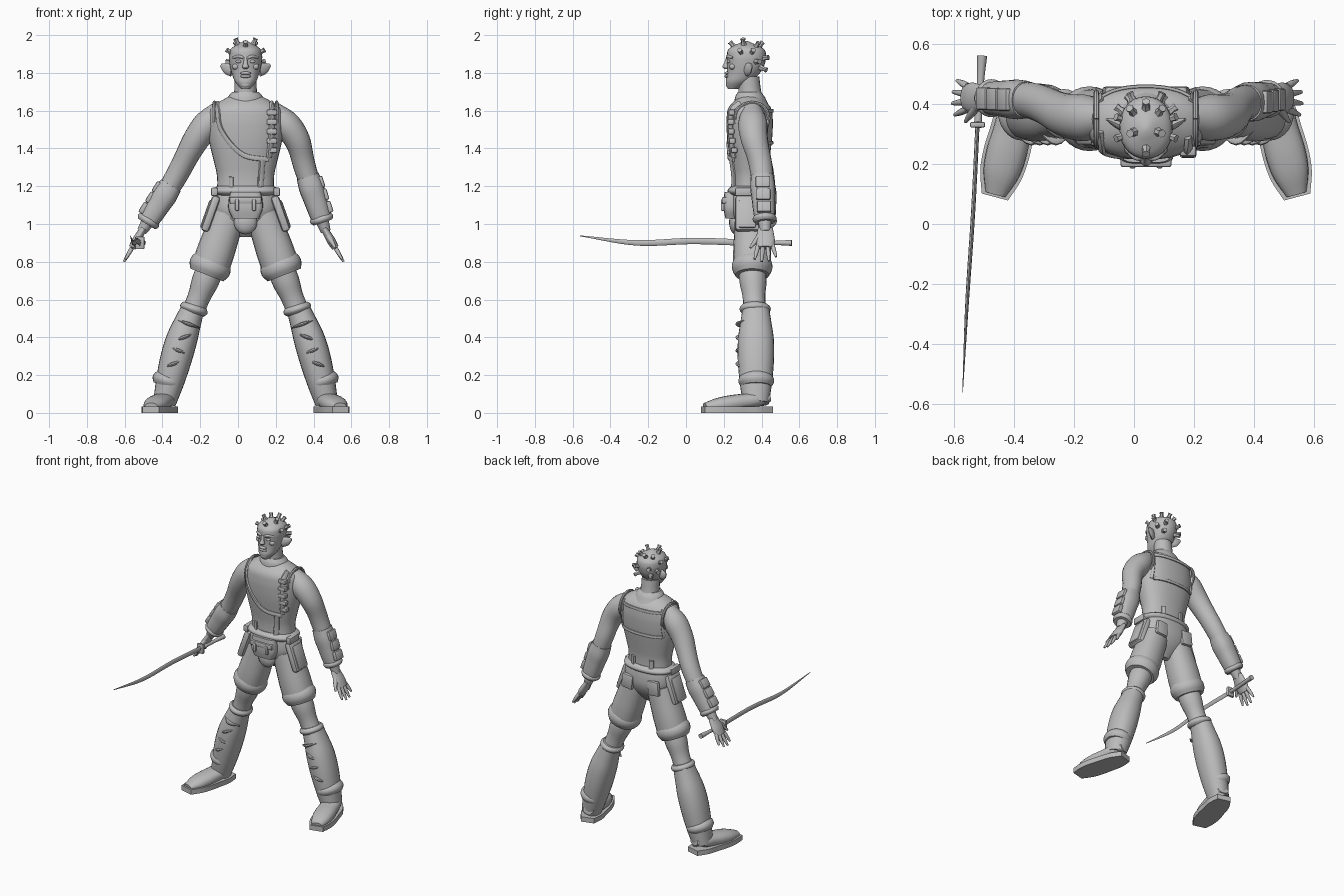
import bpy, bmesh, math
from mathutils import Vector, Matrix

default_cube = bpy.data.objects.get("Cube")
if default_cube:
    bpy.data.objects.remove(default_cube, do_unlink=True)

CENTRE = .04  # sideways position of the body
MID = .35  # depth of the hips and legs
CHEST = .337  # depth of the torso axis
X_AXIS, Y_AXIS, Z_AXIS = Matrix.Identity(3)

clay = bpy.data.materials.new("plain grey")
clay.use_nodes = True
grey = (.5, .5, .5, 1)
clay.diffuse_color = grey
clay.node_tree.nodes["Principled BSDF"].inputs["Base Color"].default_value = grey


def finish(name, bm):
    bmesh.ops.recalc_face_normals(bm, faces=bm.faces)
    mesh = bpy.data.meshes.new(name)
    bm.to_mesh(mesh)
    bm.free()
    mesh.materials.append(clay)
    mesh.shade_smooth()
    mesh.set_sharp_from_angle(angle=math.radians(40))
    part = bpy.data.objects.new(name, mesh)
    part.location.x = CENTRE
    bpy.context.collection.objects.link(part)


def spline(values, t):
    """Smooth curve through evenly spaced numbers or vectors."""
    last = len(values) - 1
    i = min(int(t * last), last - 1)
    t = t * last - i
    b, c = values[i], values[i + 1]
    a = values[i - 1] if i > 0 else 2 * b - c
    d = values[i + 2] if i + 2 <= last else 2 * c - b
    return b + (c - a) * (t / 2) + (2 * a - 5 * b + 4 * c - d) * (t * t / 2) + (3 * b - a - 3 * c + d) * (t ** 3 / 2)


def skin(name, path, radii, side=1, ratio=1, ref=Y_AXIS, flat=False, power=2, sides=20, steps=4):
    """Skin rings along a path; ratio scales the radius along ref."""
    path = [Vector((side * x, y, z)) for x, y, z in path]
    count = steps * (max(len(path), len(radii)) - 1)
    points = [spline(path, i / count) for i in range(count + 1)]
    bm = bmesh.new()
    rings = []
    for i, centre in enumerate(points):
        along = Z_AXIS if flat else (points[min(i + 1, count)] - points[max(i - 1, 0)]).normalized()
        v = ref(centre) if callable(ref) else ref
        v = (v - along * v.dot(along)).normalized()
        u = along.cross(v)
        radius = max(spline(radii, i / count), .001)
        ring = []
        for k in range(sides):
            angle = math.tau * k / sides
            c, d = (math.copysign(abs(w) ** (2 / power), w) for w in (math.cos(angle), math.sin(angle)))
            ring.append(bm.verts.new(centre + (u * c + v * d * ratio) * radius))
        rings.append(ring)
    for lower, upper in zip(rings, rings[1:]):
        for k in range(sides):
            bm.faces.new((lower[k - 1], lower[k], upper[k], upper[k - 1]))
    bm.faces.new(rings[0])
    bm.faces.new(rings[-1])
    finish(name, bm)


def band(name, start, end, radius, **options):
    edge = radius * .85
    skin(name, (start, end), (edge, radius, radius, edge), sides=28, **options)


def box(name, place, size, tilt=0, side=1, bevel=.008):
    bm = bmesh.new()
    bmesh.ops.create_cube(bm, size=1)
    x, y, z = place
    bm.transform(Matrix.Translation((side * x, y, z)) @ Matrix.Rotation(side * tilt, 4, "Y")
                 @ Matrix.Diagonal((*size, 1)))
    bmesh.ops.bevel(bm, geom=bm.edges[:], offset=bevel, segments=2, affect="EDGES", profile=.5)
    finish(name, bm)


def ball(name, place, size, side=1):
    bm = bmesh.new()
    bmesh.ops.create_uvsphere(bm, u_segments=16, v_segments=10, radius=1)
    x, y, z = place
    bm.transform(Matrix.Translation((side * x, y, z)) @ Matrix.Diagonal((*size, 1)))
    finish(name, bm)


# Torso from waist to neck
WAIST, NECK, DEPTH, SQUARE = 1.14, 1.68, .61, 2.3
TORSO = (.155, .15, .152, .165, .18, .193, .2, .2, .18, .08)
skin("torso", ((0, CHEST, WAIST), (0, CHEST, NECK)), TORSO, ratio=DEPTH, power=SQUARE, sides=32)


def on_torso(x, z, facing=-1):
    width = spline(TORSO, (z - WAIST) / (NECK - WAIST))
    bulge = (1 - min(abs(x / width), .98) ** SQUARE) ** (1 / SQUARE)
    return Vector((x, CHEST + facing * (width * DEPTH * bulge + .003), z))


def outward(point):
    return Vector((point.x * .6, point.y - CHEST, 0))


def strap(name, route, width, facing=-1):
    route = [Vector(p) for p in route]
    path = [on_torso(*spline(route, i / 10), facing) for i in range(11)]
    skin(name, path, (width, width), ratio=.6, ref=outward, power=4, sides=12, steps=2)


# Harness and vest seams
strap("chest_strap", ((-.15, 1.64), (-.13, 1.5), (-.02, 1.37), (.12, 1.34)), .013)
strap("chest_drop_strap", ((.09, 1.34), (.08, 1.2)), .016)
strap("buckle_strap", ((.14, 1.64), (.14, 1.5), (.125, 1.35)), .016)
for i in range(5):
    box("chest_buckle", on_torso(.14, 1.39 + i * .05), (.055, .035, .03))
for height in (1.43, 1.6):
    strap("back_band", ((-.15, height), (.15, height)), .01, facing=1)
for side in (-1, 1):
    strap("back_side_seam", ((side * .15, 1.62), (side * .16, 1.43)), .01, facing=1)
    strap("back_belt_strap", ((side * .07, 1.25), (side * .07, 1.17)), .015, facing=1)
    strap("front_belt_strap", ((side * .075, 1.25), (side * .075, 1.16)), .012)
skin("collar", ((0, .345, 1.63), (0, .335, 1.7)), (.11, .1, .09, .07), ratio=.85, flat=True, sides=28)

# Neck, head and face
skin("neck", ((0, .345, 1.63), (0, .33, 1.78)), (.07, .06, .058), flat=True)
skin("head", ((0, .25, 1.715), (0, .305, 1.8), (0, .32, 1.88), (0, .316, 1.968)),
     (.024, .055, .07, .08, .086, .088, .076, .01), ratio=1.18, flat=True, power=2.15, sides=28)
skin("nose", ((0, .222, 1.885), (0, .21, 1.84), (0, .214, 1.82)), (.008, .011, .018, .01), flat=True)
for height in (1.782, 1.798):
    ball("lip", (0, .217, height), (.029, .014, .009))
ball("chin", (0, .232, 1.738), (.03, .02, .02))
for side in (-1, 1):
    ball("eye", (.036, .226, 1.86), (.017, .01, .009), side)
    ball("cheekbone", (.05, .247, 1.833), (.022, .018, .017), side)
    skin("brow", ((.012, .218, 1.88), (.036, .222, 1.887), (.066, .248, 1.88)), (.007, .009, .006), side, sides=10)
    skin("ear", ((.07, .32, 1.815), (.1, .335, 1.825), (.13, .348, 1.842)), (.016, .014, .004), side,
         ratio=2.2, ref=Z_AXIS, sides=12)

# Head studs: azimuths from the face, by elevation
SKULL = Vector((0, .32, 1.86))
STUDS = {65: [70], 50: [0, 140, 180], 30: [70, 110], 10: [155], 0: [125], -20: [150]}
for elevation, azimuths in STUDS.items():
    for azimuth in azimuths:
        up, turn = math.radians(elevation), math.radians(azimuth)
        ray = Vector((math.sin(turn) * math.cos(up), -math.cos(turn) * math.cos(up), math.sin(up)))
        root = SKULL + ray * Vector((ray.x / .088, ray.y / .104, ray.z / .108)).length ** -1
        for side in (-1, 1) if azimuth % 180 else (1,):
            skin("head_stud", (root - ray * .015, root + ray * .03), (.02, .015, .011, .014), side,
                 ref=ray.orthogonal(), sides=6, steps=1)

# Hips, belt and pouch
skin("hips", ((0, .345, .93), (0, .345, 1.19)), (.03, .12, .165, .168, .152), ratio=.63, power=SQUARE, sides=28)
band("belt", (0, CHEST, 1.15), (0, CHEST, 1.2), .177, ratio=.65, power=SQUARE)
skin("front_pouch", ((0, .24, 1.03), (0, .24, 1.17)), (.07, .09, .09, .08), ratio=.45, power=4)
box("pouch_flap", (0, .212, 1.125), (.17, .045, .035))
ball("front_flap", (0, .263, 1.01), (.062, .035, .065))

for side in (-1, 1):
    box("pouch_buckle", (.045, .195, 1.1), (.02, .02, .06), side=side, bevel=.005)
    box("belt_loop", (.165, .31, 1.17), (.035, .1, .045), side=side)

    # Shorts and pockets
    skin("shorts_leg", ((.09, MID, 1.05), (.19, MID, .76)), (.09, .095, .1, .1), side, power=2.2)
    band("shorts_cuff", (.17, MID, .82), (.205, MID, .73), .11, side=side, ratio=.96)
    box("cargo_pocket", (.185, .325, 1.055), (.045, .13, .2), -.34, side, .018)
    box("cargo_pocket_panel", (.197, .325, 1.05), (.04, .095, .16), -.34, side, .012)
    box("back_pocket", (.1, .442, 1.07), (.085, .03, .1), -.1, side, .012)

    # Lower leg and boot
    skin("knee", ((.18, MID, .78), (.28, .365, .53)), (.07, .072, .06, .06), side)
    skin("boot_shaft", ((.28, .37, .55), (.35, .37, .35), (.43, .37, .05)), (.062, .072, .082, .084, .076, .06), side,
         ratio=1.15, power=2.2, sides=24)
    band("boot_rim", (.267, .366, .57), (.28, .366, .53), .074, side=side, ratio=1.1)
    band("ankle_wrap", (.4, .372, .2), (.42, .372, .14), .083, side=side, ratio=1.12)
    for i in range(4):
        x, z, slant = .3 + i * .027, .47 - i * .07, .02 * (-1) ** i
        skin("boot_crease", ((x - .055, .31, z - slant), (x, .275, z), (x + .055, .31, z + slant)),
             (.003, .01, .003), side, ratio=1.4, sides=8)

    # Shoe and flat sole, toes turned out
    heel, toe = Vector((.41, .44, .08)), Vector((.5, .1, .03))
    widths = (.035, .06, .064, .067, .06, .035)
    skin("shoe", (heel, toe), widths, side, ratio=.65, ref=Z_AXIS, power=SQUARE)
    across = (heel - toe).cross(Z_AXIS).normalized()
    rims = [[], []]
    for i in range(21):
        middle = heel.lerp(toe, i / 20 * 1.06 - .03)
        for rim, sign in zip(rims, (-1, 1)):
            rim.append(middle + across * sign * (spline(widths, i / 20) + .01))
    bm = bmesh.new()
    ground = bm.faces.new([bm.verts.new((side * p.x, p.y, 0)) for p in rims[0] + rims[1][::-1]])
    raised = bmesh.ops.extrude_face_region(bm, geom=[ground])["geom"]
    bmesh.ops.translate(bm, vec=Z_AXIS * .034, verts=[v for v in raised if isinstance(v, bmesh.types.BMVert)])
    finish("sole", bm)

# Arms: the right one swings wider than the left
SHOULDER = (.14, MID, 1.605)
ARMS = {"left": (1, (SHOULDER, (.265, .36, 1.46), (.32, .4, 1.28), (.425, .42, .96))),
        "right": (-1, (SHOULDER, (.26, .36, 1.45), (.38, .41, 1.23), (.55, .42, .96)))}
for label, (side, joints) in ARMS.items():
    joints = [Vector(joint) for joint in joints]
    skin(label + "_arm", joints, (.05, .074, .07, .062, .058, .05, .026), side, ratio=1.04)
    skin(label + "_armhole", [(.165, MID + .088 * math.sin(turn), 1.56 + .085 * math.cos(turn))
                              for turn in (math.tau * i / 12 for i in range(13))],
         (.009, .009), side, ref=X_AXIS, sides=8, steps=2)

    # Bracer with cuff and outer plates
    top, low, wrist = spline(joints, .7), spline(joints, .95), joints[-1]
    down = (low - top).normalized()
    skin(label + "_bracer", (top, low), (.06, .066, .062, .058, .052), side, power=2.4)
    band(label + "_bracer_cuff", top.lerp(low, .85), low, .062, side=side)
    outer = down.cross(Y_AXIS).normalized()
    outer *= math.copysign(1, outer.x)
    for i in range(3):
        box(label + "_bracer_plate", top.lerp(low, .2 + i * .27) + outer * .058, (.03, .075, .062),
            math.atan2(-down.x, -down.z), side)

    # Open hand, palm turned inward
    reach = Vector((.5, 0, -.85)).normalized()
    skin(label + "_palm", (wrist - reach * .02, wrist + reach * .1), (.018, .021, .023, .019), side, ratio=2.2)
    for i, length in enumerate((.085, .1, .095, .07)):
        spread = Y_AXIS * (i - 1.5)
        knuckle = wrist + reach * .085 + spread * .025
        skin(label + "_finger", (knuckle, knuckle + reach * length + spread * .013), (.012, .011, .006), side, sides=10)
    thumb = wrist + reach * .02 - Y_AXIS * .025
    skin(label + "_thumb", (thumb, thumb + reach * .08 - Y_AXIS * .055), (.016, .013, .006), side, sides=10)

# Curved sword in the right hand
skin("sword_blade", ((-.61, -.56, .937), (-.595, -.26, .9), (-.575, .04, .91), (-.56, .34, .9)),
     (.001, .006, .007, .007), ratio=2.4, ref=Z_AXIS, sides=8, steps=8)
skin("sword_handle", ((-.56, .32, .9), (-.545, .56, .9)), (.013, .012, .012, .017), ref=Z_AXIS, sides=10)
box("sword_guard", (-.56, .33, .9), (.05, .018, .065), bevel=.005)
